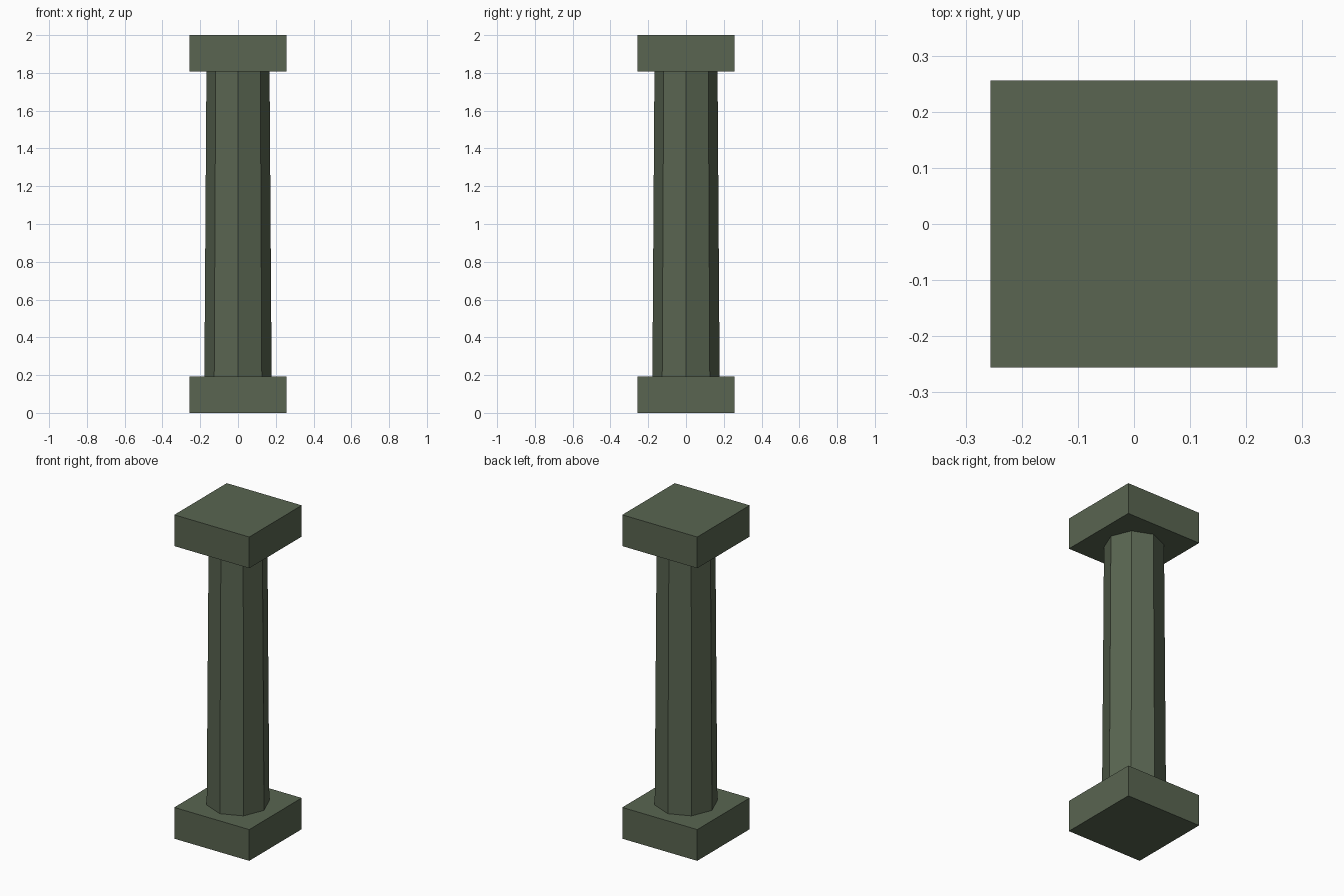
import bpy

cube = bpy.data.objects.get("Cube")
if cube:
    bpy.data.objects.remove(cube, do_unlink=True)

HALF_WIDTH = 0.256
SLAB_HEIGHT = 0.193
HEIGHT = 2.0

# Mossy stone colour
stone = bpy.data.materials.new("mossy_stone")
stone.use_nodes = True
colour = (0.100, 0.130, 0.082, 1.0)
stone.diffuse_color = colour
bsdf = stone.node_tree.nodes["Principled BSDF"]
bsdf.inputs["Base Color"].default_value = colour
bsdf.inputs["Roughness"].default_value = 0.9


def finish(name):
    obj = bpy.context.object
    obj.name = name
    obj.data.name = name
    obj.data.materials.append(stone)
    bpy.ops.object.shade_flat()
    return obj


def slab(name, z_bottom):
    bpy.ops.mesh.primitive_cube_add(size=1, location=(0, 0, z_bottom + SLAB_HEIGHT / 2))
    obj = finish(name)
    obj.scale = (2 * HALF_WIDTH, 2 * HALF_WIDTH, SLAB_HEIGHT)
    bpy.ops.object.transform_apply(location=False, rotation=False, scale=True)


# Square slabs at the foot and head
slab("base_slab", 0)
slab("top_slab", HEIGHT - SLAB_HEIGHT)

# Tapered eight-sided shaft, with corners on the axes
bpy.ops.mesh.primitive_cone_add(
    vertices=8, radius1=0.178, radius2=0.167,
    depth=HEIGHT - 2 * SLAB_HEIGHT, location=(0, 0, HEIGHT / 2))
finish("column_shaft")
